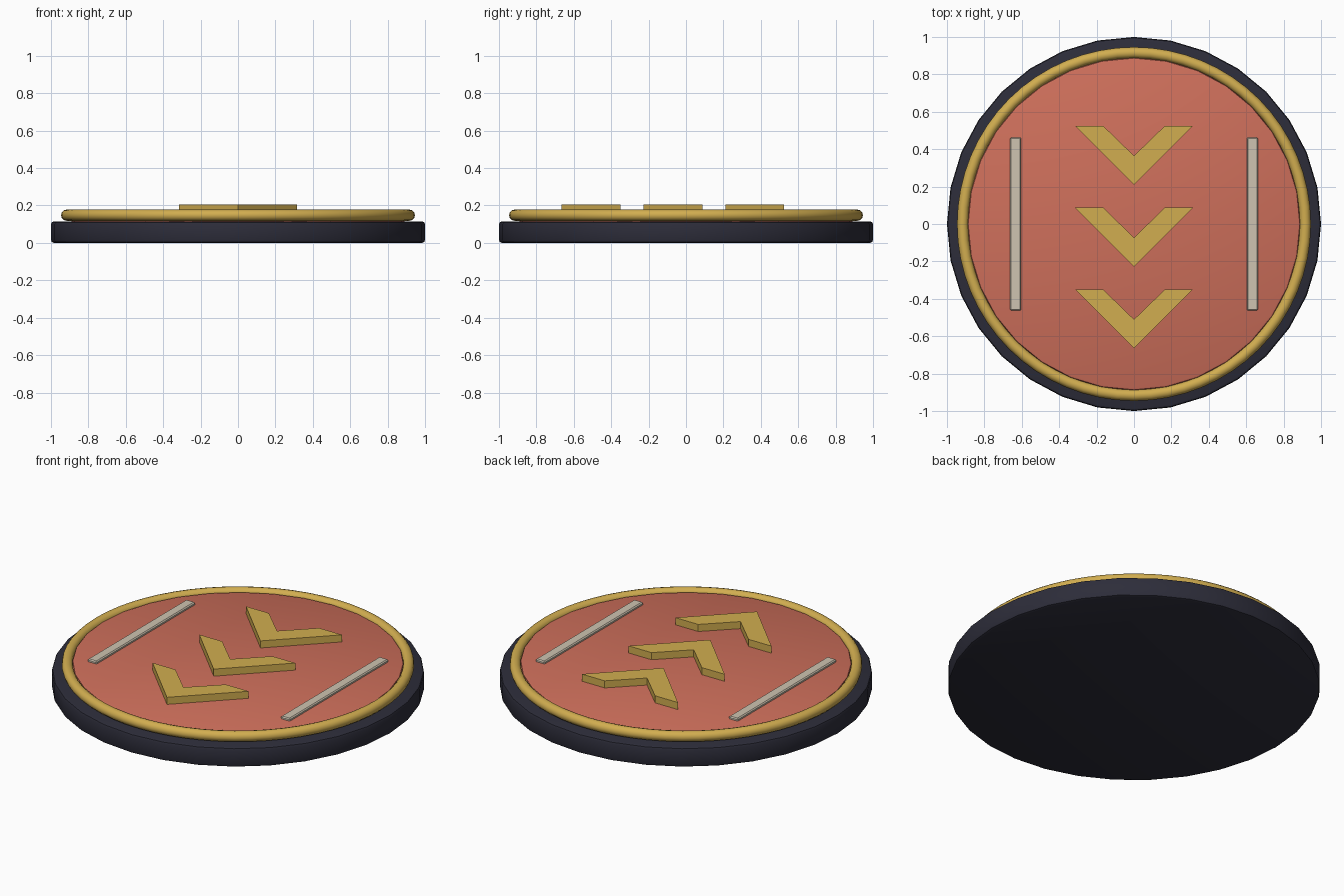
import bpy
import bmesh
import math

if "Cube" in bpy.data.objects:
    bpy.data.objects.remove(bpy.data.objects["Cube"], do_unlink=True)


def material(name, rgb):
    mat = bpy.data.materials.new(name)
    mat.use_nodes = True
    mat.diffuse_color = (*rgb, 1)
    mat.node_tree.nodes["Principled BSDF"].inputs["Base Color"].default_value = (*rgb, 1)
    return mat


NAVY = material("dark_navy", (0.026, 0.026, 0.042))
RED = material("coral_red", (0.62, 0.16, 0.105))
GOLD = material("gold", (0.64, 0.42, 0.08))
CREAM = material("pale_stone", (0.62, 0.55, 0.44))


def finish(obj, name, mat, bevel=0, segments=2, smooth=True):
    """Name and colour a part, round its sharp edges and shade it."""
    obj.name = name
    obj.data.name = name
    obj.data.materials.append(mat)
    bpy.ops.object.select_all(action="DESELECT")
    obj.select_set(True)
    bpy.context.view_layer.objects.active = obj
    if bevel:
        mod = obj.modifiers.new("Rounded edges", "BEVEL")
        mod.width = bevel
        mod.segments = segments
        mod.limit_method = "ANGLE"
        mod.angle_limit = math.radians(40)
        bpy.ops.object.modifier_apply(modifier=mod.name)
    if smooth:
        bpy.ops.object.shade_smooth_by_angle(angle=math.radians(35))
    return obj


def disc(name, mat, radius, bottom, top, bevel):
    bpy.ops.mesh.primitive_cylinder_add(
        vertices=32, radius=radius, depth=top - bottom,
        location=(0, 0, (bottom + top) / 2))
    return finish(bpy.context.object, name, mat, bevel)


def extruded(name, mat, outline, bottom, top):
    """Flat outline raised into a solid plate."""
    bm = bmesh.new()
    face = bm.faces.new([bm.verts.new((x, y, bottom)) for x, y in outline])
    raised = bmesh.ops.extrude_face_region(bm, geom=[face])["geom"]
    for v in raised:
        if isinstance(v, bmesh.types.BMVert):
            v.co.z = top
    bmesh.ops.recalc_face_normals(bm, faces=bm.faces)
    mesh = bpy.data.meshes.new(name)
    bm.to_mesh(mesh)
    bm.free()
    obj = bpy.data.objects.new(name, mesh)
    bpy.context.collection.objects.link(obj)
    return finish(obj, name, mat, smooth=False)


# Round base and the coloured pad on it
disc("base", NAVY, 1.0, 0, 0.115, 0.016)
disc("pad", RED, 0.89, 0.1, 0.163, 0.012)

# Gold rim around the pad
bpy.ops.mesh.primitive_torus_add(
    major_segments=64, minor_segments=12, major_radius=0.916,
    minor_radius=0.03, location=(0, 0, 0.148))
finish(bpy.context.object, "rim", GOLD, smooth=True)

# Three arrows pointing to the front
half = [(0, 0), (0.315, 0.315), (0.165, 0.315), (0, 0.155)]
chevron = half + [(-x, y) for x, y in reversed(half[1:-1])]
for i, label in enumerate(("front", "middle", "back")):
    tip = -0.665 + i * 0.4375
    extruded(label + "_arrow", GOLD, [(x, y + tip) for x, y in chevron], 0.15, 0.205)

# Side strips
for side, label in ((1, "left"), (-1, "right")):
    bpy.ops.mesh.primitive_cube_add(size=1, location=(side * 0.633, 0, 0.164))
    strip = bpy.context.object
    strip.scale = (0.06, 0.925, 0.028)
    bpy.ops.object.transform_apply(location=False, rotation=False, scale=True)
    finish(strip, label + "_strip", CREAM, 0.006, 1)
